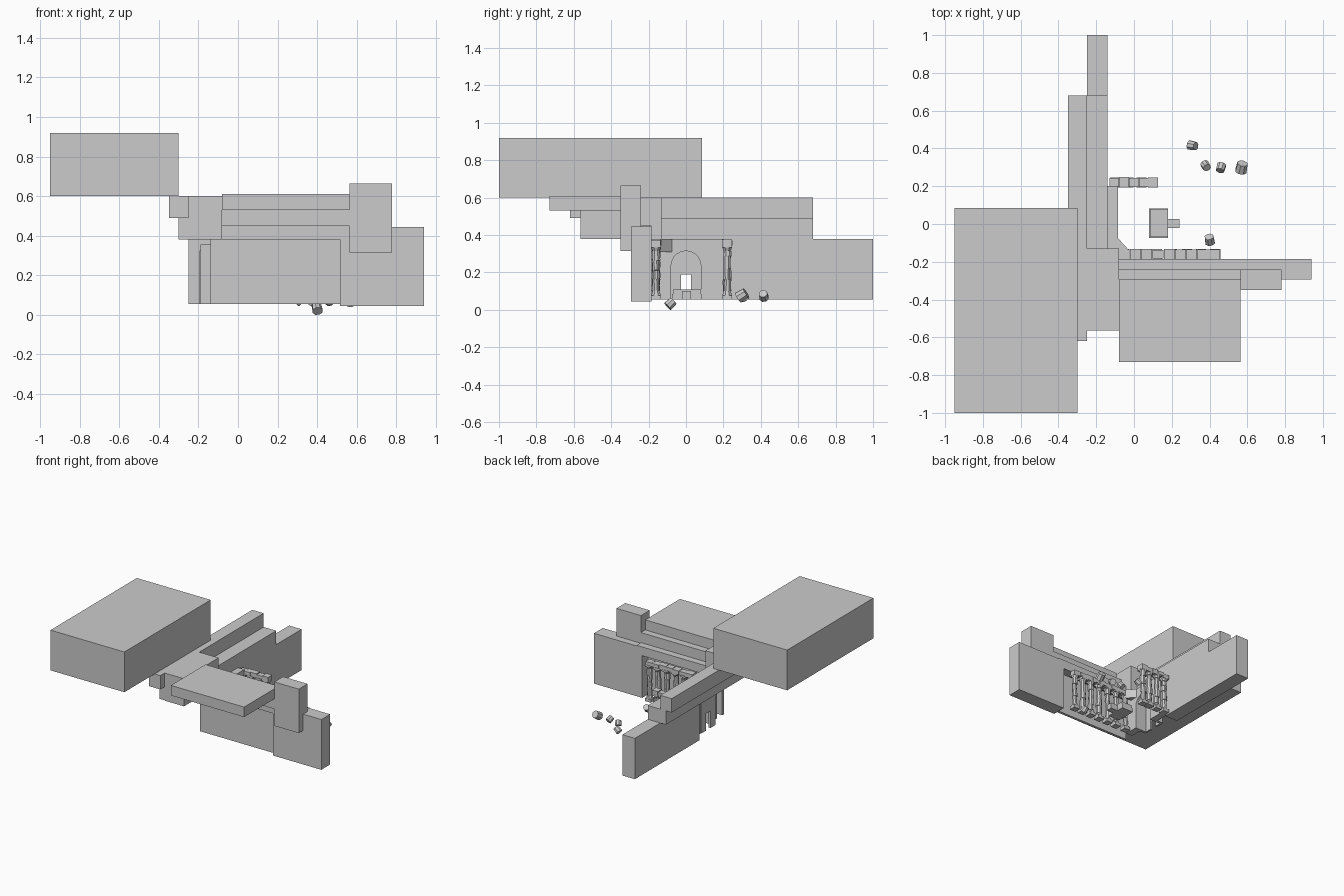
import bpy, bmesh, math, random
from mathutils import Matrix, Vector, Euler

if "Cube" in bpy.data.objects:
    bpy.data.objects.remove(bpy.data.objects["Cube"])

random.seed(4)


def finish(name, bm):
    bmesh.ops.recalc_face_normals(bm, faces=bm.faces)
    me = bpy.data.meshes.new(name)
    bm.to_mesh(me)
    bm.free()
    ob = bpy.data.objects.new(name, me)
    bpy.context.collection.objects.link(ob)
    return ob


def add_box(bm, x0, x1, y0, y1, z0, z1):
    m = Matrix.Translation(((x0 + x1) / 2, (y0 + y1) / 2, (z0 + z1) / 2))
    bmesh.ops.create_cube(bm, size=1, matrix=m @ Matrix.Diagonal((x1 - x0, y1 - y0, z1 - z0, 1)))


def box(name, *dims):
    bm = bmesh.new()
    add_box(bm, *dims)
    return finish(name, bm)


def drum(bm, x, y, z0, z1, r0, r1, tilt=0.0):
    m = Matrix.Translation((x, y, (z0 + z1) / 2)) @ Euler(
        (random.uniform(-tilt, tilt), random.uniform(-tilt, tilt), math.pi / 8)).to_matrix().to_4x4()
    bmesh.ops.create_cone(bm, cap_ends=True, segments=8, radius1=r0, radius2=r1,
                          depth=z1 - z0, matrix=m)


def extrude_yz(name, pts, x0, x1):
    bm = bmesh.new()
    f = bm.faces.new([bm.verts.new((x0, y, z)) for y, z in pts])
    r = bmesh.ops.extrude_face_region(bm, geom=[f])
    bmesh.ops.translate(bm, vec=(x1 - x0, 0, 0),
                        verts=[v for v in r["geom"] if isinstance(v, bmesh.types.BMVert)])
    return finish(name, bm)


def arch_profile(y0, y1, top, half, spring, crown, n=10):
    # wall outline with a round-headed opening standing on the floor
    pts = [(y0, .055), (y0, top), (y1, top), (y1, .055), (half, .055)]
    for i in range(n + 1):
        a = math.pi * i / n
        pts.append((half * math.cos(a), spring + (crown - spring) * math.sin(a)))
    return pts + [(-half, .055)]


# Large surrounding rock masses and stepped walls
box("upper_plateau", -.95, -.30, -1, .085, .60, .92)
box("left_wall", -.25, -.14, .19, 1, .055, .38)
box("left_wall_middle", -.30, -.14, -.56, .68, .38, .49)
box("left_wall_top", -.35, -.25, -.62, .68, .49, .60)
box("corner_block", -.25, -.08, -.565, -.13, .38, .60)
box("front_wall", .515, .94, -.295, -.185, .045, .445)
box("front_wall_upper", -.08, .565, -.295, -.185, .38, .45)
box("front_wall_ledge", -.08, .565, -.35, -.24, .45, .53)
box("roof_slab", -.08, .565, -.73, -.295, .53, .61)
box("tower_block", .565, .78, -.35, -.24, .315, .665)
box("front_back_panel", -.14, .515, -.275, -.255, .055, .38)

# Arched niche with a doorway through its back
extrude_yz("arch_wall", arch_profile(-.19, .20, .38, .08, .235, .315), -.14, -.085)
extrude_yz("niche_shell", arch_profile(-.10, .10, .355, .08, .235, .315), -.19, -.14)
extrude_yz("niche_back", [(-.09, .055), (-.09, .325), (.09, .325), (.09, .055),
                          (.028, .055), (.028, .19), (-.028, .19), (-.028, .055)], -.195, -.18)

# Chamfered filler in the inner corner
bm = bmesh.new()
for z in (.31, .38):
    for p in ((-.085, -.075), (-.03, -.135), (-.085, -.135)):
        bm.verts.new((*p, z))
bmesh.ops.convex_hull(bm, input=bm.verts[:])
finish("corner_filler", bm)


def pillar(name, x, y, top):
    bm = bmesh.new()
    add_box(bm, x - .026, x + .026, y - .026, y + .026, .055, .078)
    drum(bm, x, y, .078, .10, .027, .021)
    z = .10
    while z < top - .04:
        h = min(random.uniform(.045, .075), top - .03 - z)
        if h < .01:
            break
        r = random.uniform(.019, .024)
        drum(bm, x + random.uniform(-.003, .003), y + random.uniform(-.003, .003),
             z, z + h, r, r * .93, .06)
        z += h
    drum(bm, x, y, z, z + .018, .02, .028)
    if top > .3:
        add_box(bm, x - .027, x + .027, y - .027, y + .027, z + .018, top)
    finish(name, bm)


# Rows of weathered pillars
for i, (x, top) in enumerate([(-.05, .345), (.04, .345), (.12, .345), (.20, .345),
                              (.28, .345), (.355, .345), (.43, .345)]):
    pillar(f"front_pillar_{i}", x, -.16, top)
for i, (x, top) in enumerate([(-.10, .345), (-.03, .345), (.04, .345), (.10, .345)]):
    pillar(f"back_pillar_{i}", x, .22, top)


def lintel(name, x0, x1, y, n):
    bm = bmesh.new()
    step = (x1 - x0) / n
    for i in range(n):
        d = random.uniform(.022, .028)
        add_box(bm, x0 + i * step, x0 + (i + 1) * step - .002, y - d, y + d,
                .345 + random.uniform(-.008, 0), .378 - random.uniform(0, .01))
    finish(name, bm)


# Broken beams over the pillars
lintel("front_lintel", -.08, .455, -.16, 9)
lintel("back_lintel", -.13, .13, .22, 5)

# Altar slab and its step
box("altar", .08, .18, -.075, .082, .055, .085)
box("altar_top", .085, .18, -.07, .08, .085, .108)
box("altar_step", .18, .24, -.022, .026, .055, .10)

# Scattered rubble drums
for i, (x, y, z, r) in enumerate([(.31, .415, .075, .026), (.38, .308, .07, .024),
                                  (.46, .298, .075, .025), (.57, .30, .078, .032),
                                  (.40, -.083, .033, .027)]):
    bm = bmesh.new()
    rot = Euler([random.uniform(-1, 1) for _ in range(3)]).to_matrix().to_4x4()
    bmesh.ops.create_cone(bm, cap_ends=True, segments=8, radius1=r, radius2=r * .9,
                          depth=r * 1.6, matrix=Matrix.Translation((x, y, z)) @ rot)
    finish(f"rubble_{i}", bm)
